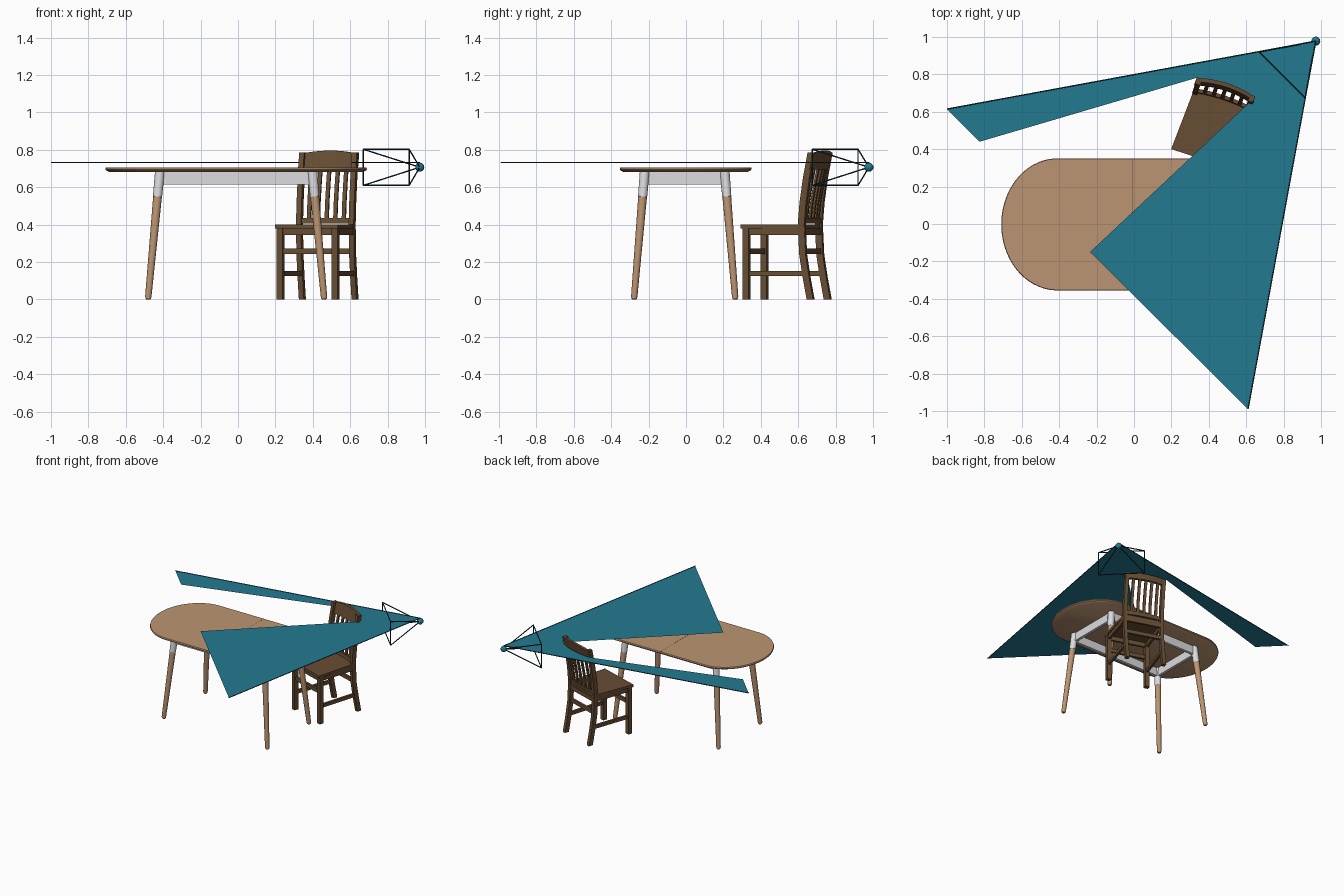
import bpy, bmesh, math
from mathutils import Vector, Matrix

if "Cube" in bpy.data.objects:
    bpy.data.objects.remove(bpy.data.objects["Cube"])


def material(name, rgb):
    m = bpy.data.materials.new(name)
    m.use_nodes = True
    m.diffuse_color = (*rgb, 1)
    m.node_tree.nodes["Principled BSDF"].inputs["Base Color"].default_value = (*rgb, 1)
    return m


LIGHT_WOOD = material("light wood", (0.50, 0.30, 0.17))
DARK_WOOD = material("dark wood", (0.135, 0.075, 0.033))
METAL = material("pale metal", (0.72, 0.72, 0.74))
TEAL = material("teal", (0.017, 0.195, 0.283))
DARK_TEAL = material("dark teal", (0.006, 0.035, 0.05))

# Chair stands at an angle; its local origin is the middle of the seat front
CHAIR = Matrix.Translation((0.366, 0.346, 0)) @ Matrix.Rotation(math.radians(-18), 4, 'Z')


def loft(name, rings, mat, matrix=None, smooth=False):
    """Skin a list of equal-length point rings and cap both ends."""
    bm = bmesh.new()
    loops = [[bm.verts.new(p) for p in ring] for ring in rings]
    n = len(loops[0])
    for a, b in zip(loops, loops[1:]):
        for i in range(n):
            bm.faces.new((a[i], a[(i + 1) % n], b[(i + 1) % n], b[i]))
    bm.faces.new(loops[0][::-1])
    bm.faces.new(loops[-1])
    bmesh.ops.recalc_face_normals(bm, faces=bm.faces)
    mesh = bpy.data.meshes.new(name)
    bm.to_mesh(mesh)
    bm.free()
    mesh.materials.append(mat)
    ob = bpy.data.objects.new(name, mesh)
    bpy.context.collection.objects.link(ob)
    if matrix:
        ob.matrix_world = matrix
    if smooth:
        bpy.ops.object.select_all(action='DESELECT')
        ob.select_set(True)
        bpy.context.view_layer.objects.active = ob
        bpy.ops.object.shade_smooth_by_angle()
    return ob


def box(name, lo, hi, mat, matrix=None):
    rings = [[(lo[0], lo[1], z), (hi[0], lo[1], z), (hi[0], hi[1], z), (lo[0], hi[1], z)]
             for z in (lo[2], hi[2])]
    return loft(name, rings, mat, matrix)


def rod(name, a, b, stations, mat, sides=16):
    """Round bar from a to b; stations are (fraction, radius)."""
    a, b = Vector(a), Vector(b)
    turn = (b - a).to_track_quat('Z', 'Y')
    rings = [[a.lerp(b, t) + turn @ Vector((r * math.cos(k), r * math.sin(k), 0))
              for k in (math.tau * i / sides for i in range(sides))] for t, r in stations]
    return loft(name, rings, mat, smooth=sides > 6)


def side_bar(name, u, path, width, depth):
    """Upright chair bar following (v, z) points, rectangular in section."""
    w, d = width / 2, depth / 2
    rings = [[(u - w, v - d, z), (u + w, v - d, z), (u + w, v + d, z), (u - w, v + d, z)]
             for v, z in path]
    return loft(name, rings, DARK_WOOD, CHAIR)


# Table top: straight sides with elliptical ends and an undercut edge
TX, TY = -0.01, -0.002


def top_ring(inset, z):
    ring = []
    for i in range(64):
        t = math.tau * (i + 0.5) / 64
        c, s = math.cos(t), math.sin(t)
        ring.append((TX + math.copysign(0.40, c) + (0.30 - inset) * c,
                     TY + (0.353 - inset) * s, z))
    return ring


loft("table_top", [top_ring(0.022, 0.681), top_ring(0.003, 0.691), top_ring(0, 0.697),
                   top_ring(0.003, 0.706)], LIGHT_WOOD, smooth=True)
box("table_seam", (TX - 0.0015, TY - 0.352, 0.704), (TX + 0.0015, TY + 0.352, 0.7065), DARK_WOOD)

# Splayed table legs with metal sleeves
for sx, xname in ((-1, "right"), (1, "left")):
    for sy, yname in ((-1, "front"), (1, "back")):
        foot = Vector((TX + sx * 0.471, TY - 0.005 + sy * 0.271, 0))
        head = Vector((TX + sx * 0.408, TY - 0.005 + sy * 0.214, 0.682))
        rod(f"table_leg_{yname}_{xname}", foot, head,
            [(0, 0.010), (0.008, 0.015), (0.025, 0.017), (0.81, 0.0235)], LIGHT_WOOD)
        rod(f"leg_sleeve_{yname}_{xname}", foot, head, [(0.805, 0.0245), (1, 0.026)], METAL)

# Metal frame under the top
for s, n in ((-1, "a"), (1, "b")):
    yc, xc = TY - 0.005 + s * 0.214, TX + s * 0.408
    box("long_apron_" + n, (TX - 0.405, yc - 0.011, 0.615), (TX + 0.405, yc + 0.011, 0.682), METAL)
    box("short_apron_" + n, (xc - 0.011, TY - 0.216, 0.615), (xc + 0.011, TY + 0.206, 0.682), METAL)

# Chair seat, slightly narrower at the back
loft("chair_seat", [[(-0.176, 0, z), (0.176, 0, z), (0.158, 0.345, z), (-0.158, 0.345, z)]
                    for z in (0.380, 0.401)], DARK_WOOD, CHAIR)

# Chair legs, back posts, side aprons and side stretchers
BACK = [(0.385, 0), (0.362, 0.12), (0.343, 0.24), (0.335, 0.40), (0.345, 0.52),
        (0.364, 0.65), (0.390, 0.785)]
for s, n in ((-1, "right"), (1, "left")):
    side_bar("chair_front_leg_" + n, s * 0.155, [(0.026, 0), (0.026, 0.382)], 0.034, 0.034)
    side_bar("chair_back_post_" + n, s * 0.148, BACK, 0.028, 0.036)
    for part, z0, z1 in (("apron", 0.345, 0.382), ("stretcher", 0.125, 0.153)):
        loft(f"chair_side_{part}_{n}",
             [[(s * u - 0.009, v, z0), (s * u + 0.009, v, z0),
               (s * u + 0.009, v, z1), (s * u - 0.009, v, z1)]
              for u, v in ((0.155, 0.03), (0.148, 0.355))], DARK_WOOD, CHAIR)

# Cross aprons and stretchers
for n, v in (("front", 0.026), ("back", 0.343)):
    box(f"chair_{n}_apron", (-0.15, v - 0.009, 0.345), (0.15, v + 0.009, 0.382), DARK_WOOD, CHAIR)
    box(f"chair_{n}_stretcher", (-0.15, v - 0.009, 0.242), (0.15, v + 0.009, 0.272), DARK_WOOD, CHAIR)


def bow(u):
    return 0.024 * (1 - (u / 0.165) ** 2)


# Curved crest rail with an arched top, and lower back rail
crest, lower = [], []
for i in range(13):
    u = -0.165 + 0.33 * i / 12
    b = bow(u)
    z_top = 0.777 + 0.8 * b
    crest.append([(u, 0.362 + b, 0.695), (u, 0.384 + b, 0.695),
                  (u, 0.404 + b, z_top), (u, 0.382 + b, z_top)])
    lower.append([(u * 0.9, v + b * 0.5, z) for v, z in
                  ((0.325, 0.405), (0.345, 0.405), (0.349, 0.435), (0.329, 0.435))])
loft("crest_rail", crest, DARK_WOOD, CHAIR, smooth=True)
loft("lower_back_rail", lower, DARK_WOOD, CHAIR, smooth=True)

# Back slats following the posts
for i in range(5):
    u = (i - 2) * 0.049
    slat = [(v + bow(u) * k, z) for (v, z), k in
            zip([(0.337, 0.42), (0.345, 0.52), (0.361, 0.63), (0.376, 0.71)],
                (0.5, 0.65, 0.85, 1))]
    side_bar(f"back_slat_{i + 1}", u, slat, 0.021, 0.012)

# Sensor ball with wire pyramid
APEX = Vector((0.972, 0.978, 0.707))
bpy.ops.mesh.primitive_uv_sphere_add(segments=20, ring_count=12, radius=0.024, location=APEX)
ball = bpy.context.object
ball.name = "sensor_ball"
ball.data.materials.append(TEAL)
bpy.ops.object.shade_smooth()

corners = [Vector(c) for c in ((0.67, 0.92, 0.61), (0.915, 0.675, 0.61),
                               (0.915, 0.675, 0.803), (0.67, 0.92, 0.803))]
for i, c in enumerate(corners):
    rod(f"pyramid_edge_{i + 1}", APEX, c, [(0, 0.004), (1, 0.004)], DARK_TEAL, 6)
    rod(f"pyramid_rim_{i + 1}", c, corners[(i + 1) % 4], [(0, 0.004), (1, 0.004)], DARK_TEAL, 6)

# Flat scan sheet, with the wedge shaded by the chair back left out
Z = 0.733
rail = [CHAIR @ Vector((u, 0.404 + bow(u), 0)) for u in (-0.165, -0.08, 0, 0.08, 0.165)]
outline = [(APEX.x, APEX.y), (-1, 0.615), (-0.825, 0.44), *[(p.x, p.y) for p in rail],
           (-0.235, -0.15), (0.61, -0.99)]
bm = bmesh.new()
bm.faces.new([bm.verts.new((x, y, Z)) for x, y in outline])
bmesh.ops.recalc_face_normals(bm, faces=bm.faces)
if next(iter(bm.faces)).normal.z < 0:
    bmesh.ops.reverse_faces(bm, faces=bm.faces[:])
bmesh.ops.triangulate(bm, faces=bm.faces[:])
mesh = bpy.data.meshes.new("scan_sheet")
bm.to_mesh(mesh)
bm.free()
mesh.materials.append(TEAL)
bpy.context.collection.objects.link(bpy.data.objects.new("scan_sheet", mesh))

# Dark limits along the two outer sides of the sheet
for n, end in (("right", (-1, 0.615, Z)), ("left", (0.61, -0.99, Z))):
    rod("sheet_limit_" + n, (APEX.x, APEX.y, Z), end, [(0, 0.003), (1, 0.003)], DARK_TEAL, 6)
